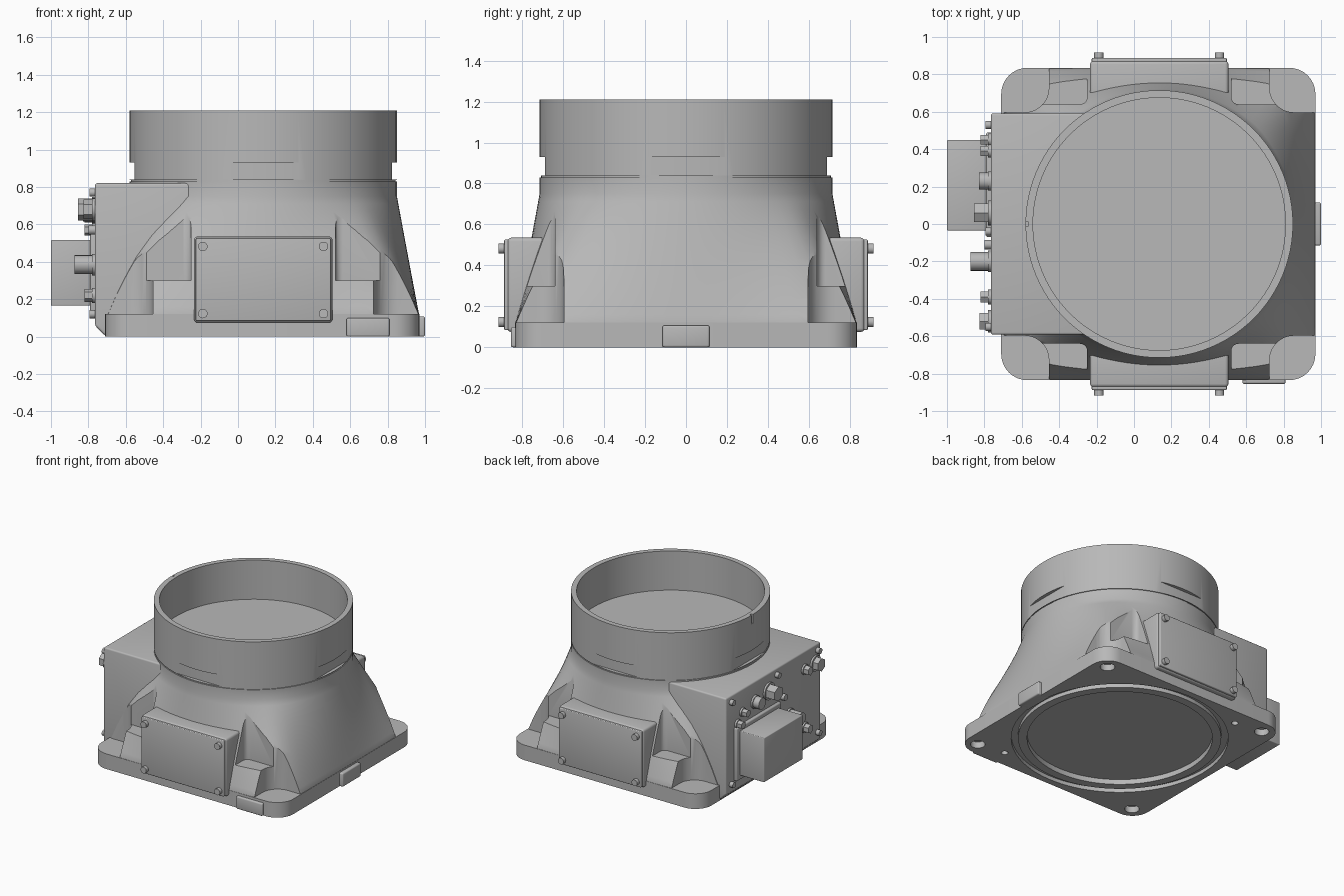
import bpy, bmesh
from math import pi, cos, sin, radians
from mathutils import Matrix, Vector

if "Cube" in bpy.data.objects:
    bpy.data.objects.remove(bpy.data.objects["Cube"], do_unlink=True)

grey = bpy.data.materials.new("light_grey")
grey.use_nodes = True
COLOUR = (0.48, 0.48, 0.48, 1)
grey.diffuse_color = COLOUR
grey.node_tree.nodes["Principled BSDF"].inputs["Base Color"].default_value = COLOUR

CX = 0.135    # axis of the round neck
HALF = 0.835  # half width of the square base
SIGNS = (-1, 1)


def finish(bm, name):
    bmesh.ops.recalc_face_normals(bm, faces=bm.faces)
    mesh = bpy.data.meshes.new(name)
    bm.to_mesh(mesh)
    bm.free()
    mesh.materials.append(grey)
    ob = bpy.data.objects.new(name, mesh)
    bpy.context.scene.collection.objects.link(ob)
    return ob


def activate(ob):
    bpy.ops.object.select_all(action="DESELECT")
    ob.select_set(True)
    bpy.context.view_layer.objects.active = ob


def smooth(ob, angle=32):
    activate(ob)
    bpy.ops.object.shade_smooth_by_angle(angle=radians(angle))
    return ob


def prism(name, points, offset):
    """Extrude a closed outline by an offset vector."""
    bm = bmesh.new()
    face = bm.faces.new([bm.verts.new(p) for p in points])
    new = bmesh.ops.extrude_face_region(bm, geom=[face])["geom"]
    verts = [v for v in new if isinstance(v, bmesh.types.BMVert)]
    bmesh.ops.translate(bm, verts=verts, vec=offset)
    return finish(bm, name)


def rounded_block(name, x0, x1, y0, y1, z0, z1, r, steps=8):
    """Upright block with rounded vertical corners."""
    pts = []
    corners = ((x1 - r, y1 - r), (x0 + r, y1 - r), (x0 + r, y0 + r), (x1 - r, y0 + r))
    for q, (cx, cy) in enumerate(corners):
        for i in range(steps + 1):
            a = (q + i / steps) * pi / 2
            pts.append((cx + r * cos(a), cy + r * sin(a), z0))
    return prism(name, pts, (0, 0, z1 - z0))


def box(name, x0, x1, y0, y1, z0, z1, bevel=0):
    bm = bmesh.new()
    bmesh.ops.create_cube(bm, size=1)
    for v in bm.verts:
        v.co = ((x0, x1)[v.co.x > 0], (y0, y1)[v.co.y > 0], (z0, z1)[v.co.z > 0])
    ob = finish(bm, name)
    return soften(ob, bevel) if bevel else ob


def soften(ob, width, segments=3):
    mod = ob.modifiers.new("soft_edges", "BEVEL")
    mod.width, mod.segments = width, segments
    activate(ob)
    bpy.ops.object.modifier_apply(modifier=mod.name)
    return smooth(ob)


def cylinder(name, centre, axis, radius, length, sides=24):
    """Cylinder that starts at centre and runs along axis."""
    bm = bmesh.new()
    turn = Vector(axis).to_track_quat("Z", "Y").to_matrix().to_4x4()
    mat = Matrix.Translation(centre) @ turn @ Matrix.Translation((0, 0, length / 2))
    bmesh.ops.create_cone(bm, cap_ends=True, segments=sides, radius1=radius,
                          radius2=radius, depth=length, matrix=mat)
    return smooth(finish(bm, name))


def lathe(name, profile, sides=96):
    bm = bmesh.new()
    vs = [bm.verts.new((CX + r, 0, z)) for r, z in profile]
    edges = [bm.edges.new(p) for p in zip(vs, vs[1:] + vs[:1])]
    bmesh.ops.spin(bm, geom=vs + edges, cent=(CX, 0, 0), axis=(0, 0, 1),
                   angle=2 * pi, steps=sides)
    bmesh.ops.remove_doubles(bm, verts=bm.verts, dist=1e-4)
    return finish(bm, name)


def cut(ob, cutters):
    for c in cutters:
        c.hide_render = True
        mod = ob.modifiers.new("cut", "BOOLEAN")
        mod.operation, mod.solver, mod.object = "DIFFERENCE", "EXACT", c
        activate(ob)
        bpy.ops.object.modifier_apply(modifier=mod.name)
        bpy.data.objects.remove(c, do_unlink=True)
    return smooth(ob)


# Base plate with bolt holes and a recessed, grooved underside
base = rounded_block("base_plate", CX - HALF - 0.01, CX + HALF, -HALF, HALF, 0, 0.12, 0.14)
holes = [cylinder("hole_cutter", (CX + sx * 0.728, sy * 0.73, -0.1), (0, 0, 1), 0.053, 0.4, 32)
         for sx in SIGNS for sy in SIGNS]
holes += [cylinder("pin_cutter", (CX - s * 0.5, s * 0.7, -0.1), (0, 0, 1), 0.025, 0.14)
          for s in SIGNS]
holes.append(lathe("groove_cutter", [(0.735, -0.1), (0.785, -0.1), (0.785, 0.03), (0.735, 0.03)]))
holes.append(cylinder("recess_cutter", (CX, 0, -0.1), (0, 0, 1), 0.67, 0.14, 96))
cut(base, holes)

# Housing: rounded square blending up into a circle
N, RAD = 96, 0.715
levels = [0.05, 0.12] + [0.12 + 0.63 * i / 16 for i in range(1, 17)] + [0.83]
bm = bmesh.new()
rings = []
for z in levels:
    t = min(1, max(0, (0.75 - z) / 0.63))
    t = t * 0.97 + 0.03 * t * t
    ring = []
    for i in range(N):
        a = 2 * pi * i / N
        square = (HALF - 0.002) / (abs(cos(a)) ** 10 + abs(sin(a)) ** 10) ** 0.1
        r = RAD + (square - RAD) * t
        ring.append(bm.verts.new((CX + r * cos(a), r * sin(a), z)))
    rings.append(ring)
for low, high in zip(rings, rings[1:]):
    for i in range(N):
        j = (i + 1) % N
        bm.faces.new((low[i], low[j], high[j], high[i]))
bm.faces.new(rings[0])
bm.faces.new(rings[-1])
housing = finish(bm, "housing")


# Stepped pockets over the four bolt holes
def pocket(sx, sy, dx, dy, z, r):
    xs = sorted((CX + sx * dx, CX + sx * 1.4))
    ys = sorted((sy * dy, sy * 1.4))
    return rounded_block("pocket_cutter", *xs, *ys, z, 1.0, r)


pockets = []
for sx in SIGNS:
    for sy in SIGNS:
        pockets.append(pocket(sx, sy, 0.59, 0.597, 0.12, 0.13))
        pockets.append(pocket(sx, sy, 0.385, 0.64, 0.3, 0.04))
cut(housing, pockets)

# Neck ring with four flat slots and a rim notch
neck = lathe("neck_ring", [(0, 0.825), (0.708, 0.825), (0.708, 0.838), (RAD, 0.838), (RAD, 1.21),
                           (0.675, 1.21), (0.675, 0.9), (0, 0.9)])
slots = []
for k in range(4):
    slot = box("slot_cutter", 0.688, 0.9, -0.3, 0.3, 0.84, 0.93)
    slot.data.transform(Matrix.Translation((CX, 0, 0)) @ Matrix.Rotation(k * pi / 2, 4, "Z"))
    slots.append(slot)
slots.append(box("notch_cutter", -0.6, -0.565, -0.01, 0.01, 1.14, 1.3))
cut(neck, slots)

# Side box with chamfered foot
outline = [(-0.765, 0.82), (-0.765, 0.06), (-0.715, 0.008), (-0.66, 0.008),
           (-0.66, 0.1), (0, 0.1), (0, 0.82)]
side_box = prism("side_box", [(x, -0.592, z) for x, z in outline], (0, 1.184, 0))
soften(side_box, 0.012)

# Front and back covers with their bolts
for s, side in ((-1, "front"), (1, "back")):
    box(side + "_cover_block", -0.235, 0.505, *sorted((s * 0.6, s * 0.872)), 0.075, 0.535, 0.018)
    box(side + "_cover_plate", -0.226, 0.496, *sorted((s * 0.86, s * 0.888)), 0.084, 0.526, 0.006)
    for x in (-0.188, 0.457):
        for z in (0.123, 0.482):
            cylinder(side + "_cover_bolt", (x, s * 0.87, z), (0, s, 0), 0.025, 0.046)

# Small tabs on the base rim
box("front_tab", 0.58, 0.81, -0.855, -0.8, 0, 0.1, 0.01)
box("left_tab", 0.9, 1.0, -0.115, 0.115, 0, 0.107, 0.01)

# Connector on the side box
box("connector_flange", -0.79, -0.75, -0.07, 0.49, 0.13, 0.55, 0.01)
box("connector", -1.0, -0.77, -0.035, 0.45, 0.165, 0.517, 0.006)

# Screws and fittings: y, z, radius, outermost x, sides
FITTINGS = (
    (0.53, 0.77, 0.022, 0.795, 24), (-0.04, 0.77, 0.022, 0.795, 24),
    (-0.55, 0.77, 0.022, 0.795, 24), (0.53, 0.12, 0.022, 0.795, 24),
    (-0.55, 0.12, 0.022, 0.795, 24), (0.45, 0.57, 0.03, 0.82, 6),
    (0.39, 0.64, 0.03, 0.82, 6), (0.23, 0.66, 0.045, 0.83, 24),
    (0.06, 0.68, 0.058, 0.855, 6), (-0.11, 0.57, 0.025, 0.8, 24),
    (-0.2, 0.385, 0.05, 0.875, 24), (-0.39, 0.68, 0.035, 0.82, 6),
    (-0.39, 0.22, 0.035, 0.82, 6), (-0.52, 0.68, 0.052, 0.825, 6),
    (-0.11, 0.22, 0.025, 0.8, 24))
for y, z, r, x, sides in FITTINGS:
    cylinder("side_fitting", (-0.75, y, z), (-1, 0, 0), r, x - 0.75, sides)
    if r > 0.028:
        cylinder("fitting_washer", (-0.75, y, z), (-1, 0, 0), r * 1.15, 0.03)
